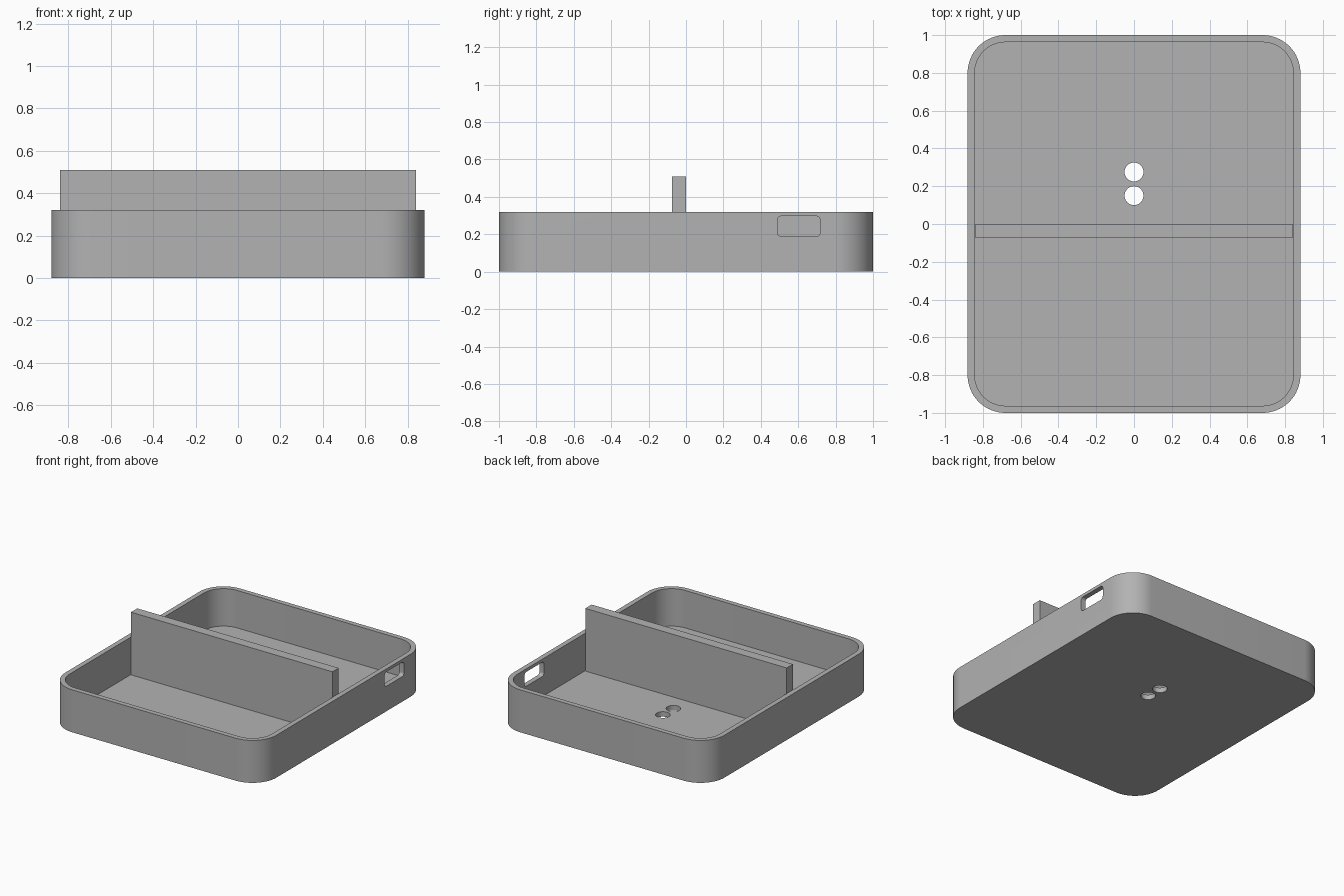
import bpy, bmesh
from math import radians, sin, cos, pi
from mathutils import Matrix, Vector

if "Cube" in bpy.data.objects:
    bpy.data.objects.remove(bpy.data.objects["Cube"], do_unlink=True)

GREY = (0.448, 0.448, 0.448, 1)
grey = bpy.data.materials.new("plain_grey")
grey.use_nodes = True
grey.diffuse_color = GREY
grey.node_tree.nodes["Principled BSDF"].inputs["Base Color"].default_value = GREY

HALF_X, HALF_Y, HEIGHT = 0.881, 1.0, 0.32
WALL, RADIUS = 0.0375, 0.2


def rounded_prism(name, hx, hy, radius, z0, z1, matrix=Matrix(), steps=16):
    """Extrude a rounded rectangle from z0 to z1, then place it by matrix."""
    bm = bmesh.new()
    ring = []
    corners = [(1, 1), (-1, 1), (-1, -1), (1, -1)]
    for i, (sx, sy) in enumerate(corners):
        for k in range(steps + 1):
            a = (i + k / steps) * pi / 2
            ring.append(bm.verts.new((sx * (hx - radius) + radius * cos(a),
                                      sy * (hy - radius) + radius * sin(a), z0)))
    bmesh.ops.remove_doubles(bm, verts=ring, dist=1e-5)
    face = bm.faces.new([v for v in ring if v.is_valid])
    top = bmesh.ops.extrude_face_region(bm, geom=[face])["geom"]
    bmesh.ops.translate(bm, vec=Vector((0, 0, z1 - z0)),
                        verts=[g for g in top if isinstance(g, bmesh.types.BMVert)])
    bmesh.ops.recalc_face_normals(bm, faces=bm.faces)
    bm.transform(matrix)
    mesh = bpy.data.meshes.new(name)
    bm.to_mesh(mesh)
    bm.free()
    mesh.materials.append(grey)
    obj = bpy.data.objects.new(name, mesh)
    bpy.context.collection.objects.link(obj)
    return obj


def cut(target, cutter):
    """Subtract the cutter, apply the result and discard the cutter."""
    cutter.hide_render = True
    mod = target.modifiers.new("cut", 'BOOLEAN')
    mod.operation, mod.solver, mod.object = 'DIFFERENCE', 'EXACT', cutter
    bpy.context.view_layer.objects.active = target
    bpy.ops.object.modifier_apply(modifier=mod.name)
    bpy.data.objects.remove(cutter, do_unlink=True)


# Open tray with rounded corners
tray = rounded_prism("tray", HALF_X, HALF_Y, RADIUS, 0, HEIGHT)
cut(tray, rounded_prism("cavity_cutter", HALF_X - WALL, HALF_Y - WALL,
                        RADIUS - WALL, WALL, HEIGHT + 0.1))

# Two round holes through the floor
for y in (0.15, 0.275):
    cut(tray, rounded_prism("hole_cutter", 0.05, 0.05, 0.05, -0.1, 0.1,
                            Matrix.Translation((0, y, 0))))

# Rounded port through the left side wall; the prism axis is turned to x
to_side = Matrix.Translation((HALF_X, 0.603, 0.243)) @ Matrix.Rotation(pi / 2, 4, 'Y')
cut(tray, rounded_prism("port_cutter", 0.054, 0.115, 0.022, -0.1, 0.1, to_side, 8))

# Upright divider standing on the floor, just short of the side walls
bpy.ops.mesh.primitive_cube_add(size=1)
divider = bpy.context.object
divider.name = "divider"
divider.data.transform(Matrix.Translation((0, -0.0375, (WALL + 0.51) / 2))
                       @ Matrix.Diagonal((1.68, 0.075, 0.51 - WALL, 1)))
divider.data.materials.append(grey)

# Smooth the rounded corners, keep the edges sharp
bpy.ops.object.select_all(action='DESELECT')
tray.select_set(True)
bpy.context.view_layer.objects.active = tray
bpy.ops.object.shade_smooth_by_angle(angle=radians(30))
